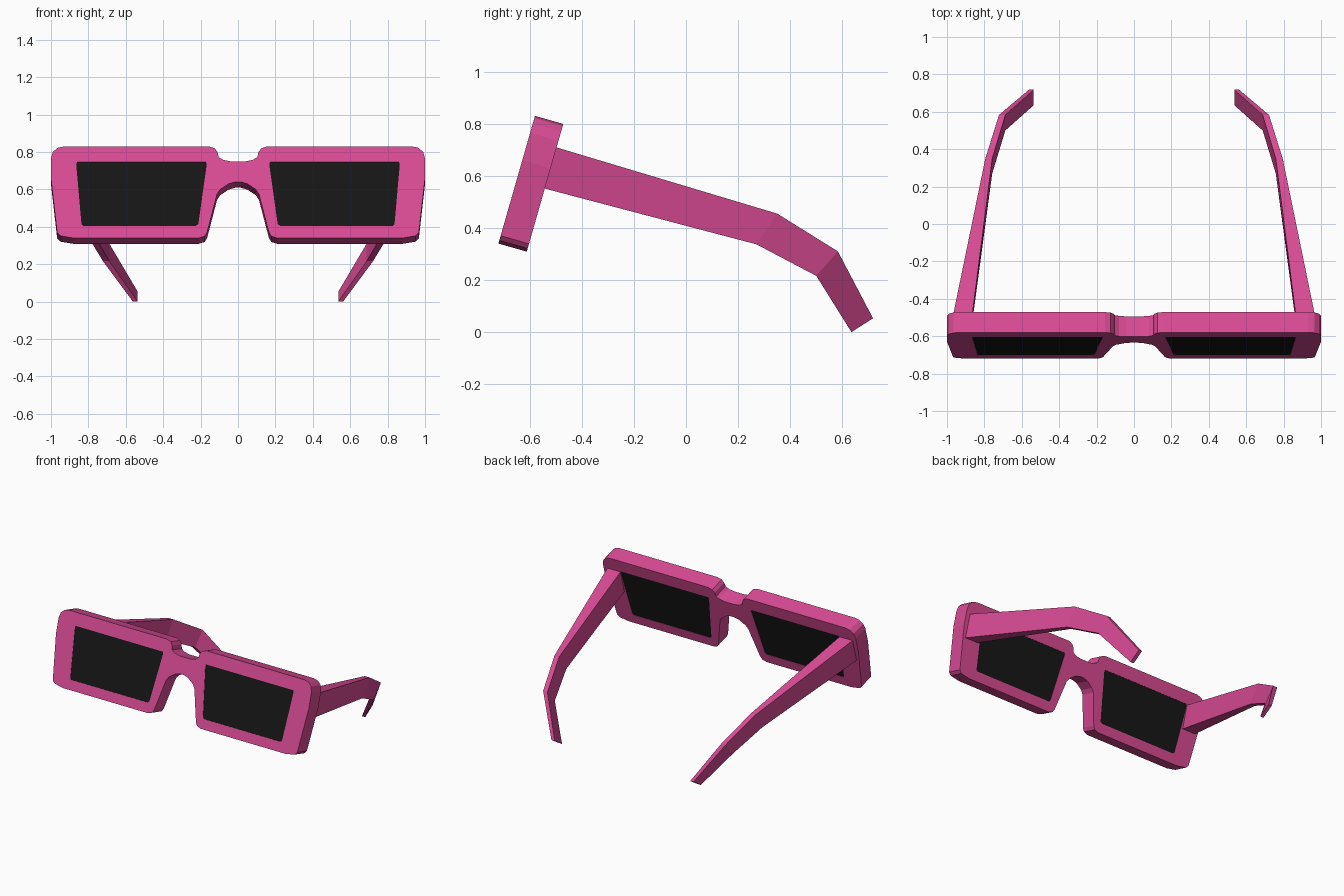
import bpy, bmesh, math

if "Cube" in bpy.data.objects:
    bpy.data.objects.remove(bpy.data.objects["Cube"])

TILT = math.atan2(0.961, 0.275)   # lean of the frame front
Z0 = 0.34                         # height of the lower front edge
HALF = 0.0565                     # half thickness of the frame


def material(name, color):
    m = bpy.data.materials.new(name)
    m.diffuse_color = color
    m.use_nodes = True
    m.node_tree.nodes["Principled BSDF"].inputs["Base Color"].default_value = m.diffuse_color
    return m


PINK = material("pink_plastic", (0.70, 0.07, 0.30, 1))
BLACK = material("dark_lens", (0.008, 0.008, 0.008, 1))


def add_object(name, mesh, mat):
    ob = bpy.data.objects.new(name, mesh)
    mesh.materials.clear()
    mesh.materials.append(mat)
    bpy.context.collection.objects.link(ob)
    return ob


def mirrored(pts):
    return [(-x, z) for x, z in reversed(pts)]


def plate(name, loops, half, mat):
    """Filled, extruded outline (front-view x, z) laid on the tilted plane."""
    cu = bpy.data.curves.new(name, 'CURVE')
    cu.dimensions = '2D'
    cu.fill_mode = 'BOTH'
    cu.extrude = half
    for pts in loops:
        sp = cu.splines.new('POLY')
        sp.points.add(len(pts) - 1)
        for p, (x, z) in zip(sp.points, pts):
            p.co = (x, (z - Z0) / 0.961, 0, 1)
        sp.use_cyclic_u = True
    tmp = bpy.data.objects.new(name + "_outline", cu)
    bpy.context.collection.objects.link(tmp)
    deps = bpy.context.evaluated_depsgraph_get()
    mesh = bpy.data.meshes.new_from_object(tmp.evaluated_get(deps))
    bpy.data.objects.remove(tmp)
    bm = bmesh.new()
    bm.from_mesh(mesh)
    bmesh.ops.remove_doubles(bm, verts=bm.verts, dist=1e-5)
    bmesh.ops.recalc_face_normals(bm, faces=bm.faces)
    for f in bm.faces:
        f.smooth = False
    bm.to_mesh(mesh)
    bm.free()
    ob = add_object(name, mesh, mat)
    ob.rotation_euler.x = TILT
    ob.location = (0, -0.72 + 0.961 * HALF, Z0 - 0.275 * HALF)
    return ob


# Front frame: right half outline from top of bridge round to nose arch
half_outline = [(0.04, 0.750), (0.08, 0.758), (0.103, 0.772), (0.11, 0.80),
                (0.125, 0.82), (0.155, 0.83), (0.93, 0.83), (0.965, 0.822),
                (0.99, 0.80), (1.0, 0.765), (1.0, 0.66), (0.967, 0.37),
                (0.95, 0.352), (0.88, 0.34), (0.21, 0.34), (0.178, 0.35),
                (0.165, 0.372), (0.112, 0.575), (0.095, 0.60), (0.05, 0.63),
                (0.015, 0.64)]
opening = [(0.172, 0.745), (0.86, 0.745), (0.865, 0.735), (0.837, 0.415),
           (0.828, 0.405), (0.225, 0.405), (0.212, 0.415), (0.167, 0.735)]
frame = plate("front_frame", [half_outline + mirrored(half_outline),
                              opening, mirrored(opening)], HALF, PINK)

# Lenses, almost flush with both faces of the frame
plate("right_lens", [opening], HALF - 0.002, BLACK)
plate("left_lens", [mirrored(opening)], HALF - 0.002, BLACK)

# Temple arms: stations of (top y, z), (bottom y, z), outer x, inner x
stations = [((-0.51, 0.713), (-0.55, 0.553), 0.972, 0.868),
            ((0.35, 0.455), (0.27, 0.337), 0.795, 0.758),
            ((0.583, 0.31), (0.50, 0.216), 0.722, 0.688),
            ((0.718, 0.053), (0.635, 0.0), 0.562, 0.536)]
bm = bmesh.new()
rings = [[bm.verts.new(c) for c in ((xo, *t), (xi, *t), (xi, *b), (xo, *b))]
         for t, b, xo, xi in stations]
for a, b in zip(rings, rings[1:]):
    for i in range(4):
        j = (i + 1) % 4
        bm.faces.new((a[i], a[j], b[j], b[i]))
bm.faces.new(rings[0])
bm.faces.new(rings[-1])
bmesh.ops.recalc_face_normals(bm, faces=bm.faces)
mesh = bpy.data.meshes.new("temple_arms")
bm.to_mesh(mesh)
bm.free()
arms = add_object("temple_arms", mesh, PINK)
mir = arms.modifiers.new("mirror", 'MIRROR')
mir.use_axis[0] = True
